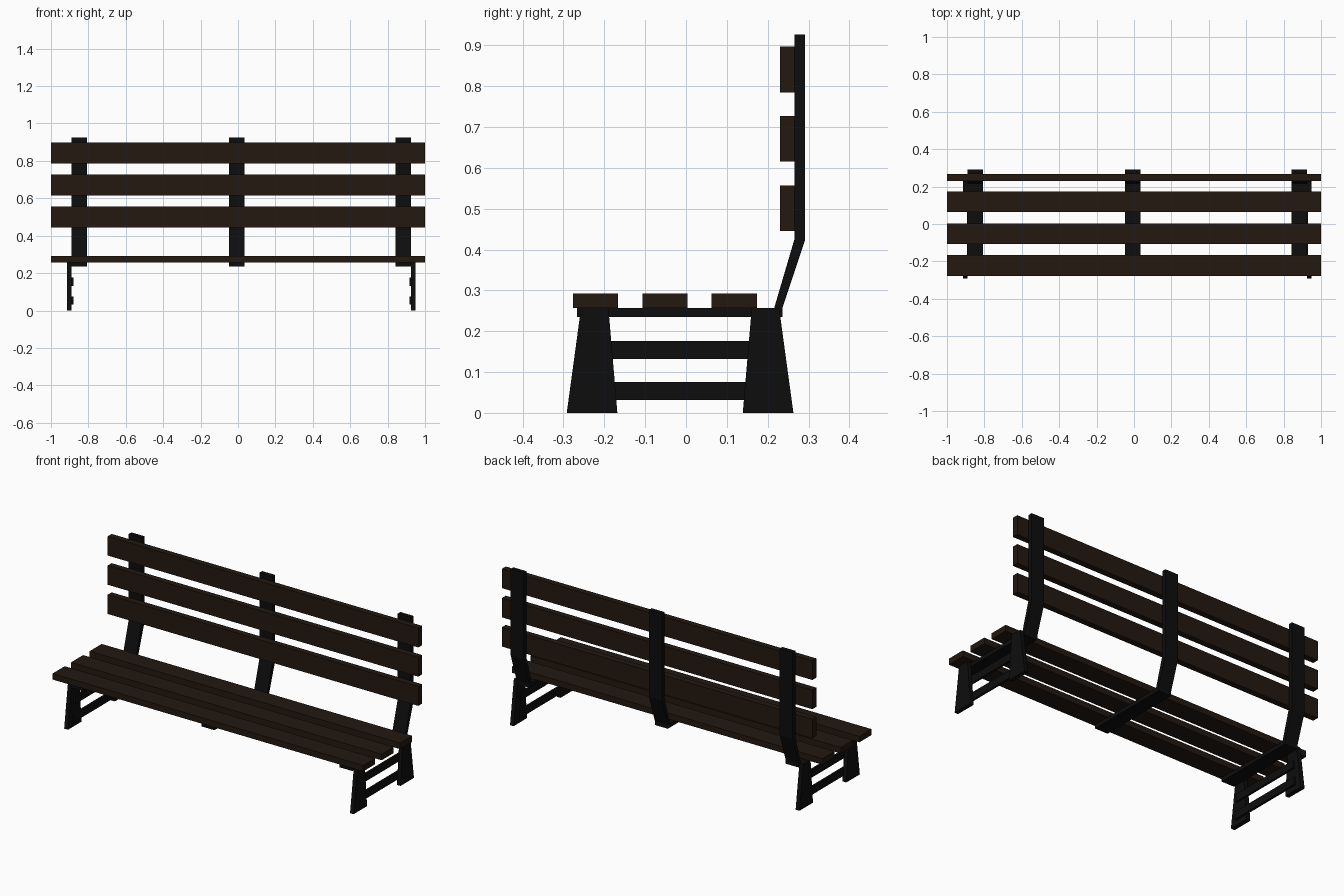
import bpy, bmesh

if "Cube" in bpy.data.objects:
    bpy.data.objects.remove(bpy.data.objects["Cube"])


def material(name, rgb):
    m = bpy.data.materials.new(name)
    m.diffuse_color = (*rgb, 1)
    m.use_nodes = True
    m.node_tree.nodes["Principled BSDF"].inputs["Base Color"].default_value = m.diffuse_color
    return m


WOOD = material("dark_wood", (0.016, 0.009, 0.005))
IRON = material("black_iron", (0.004, 0.004, 0.004))


def extrude_x(name, profile, x0, x1, mat):
    """Extrude a closed (y, z) profile from x0 to x1."""
    bm = bmesh.new()
    face = bm.faces.new([bm.verts.new((x0, y, z)) for y, z in profile])
    geom = bmesh.ops.extrude_face_region(bm, geom=[face])["geom"]
    verts = [g for g in geom if isinstance(g, bmesh.types.BMVert)]
    bmesh.ops.translate(bm, verts=verts, vec=(x1 - x0, 0, 0))
    bmesh.ops.recalc_face_normals(bm, faces=bm.faces)
    mesh = bpy.data.meshes.new(name)
    bm.to_mesh(mesh)
    bm.free()
    mesh.materials.append(mat)
    obj = bpy.data.objects.new(name, mesh)
    bpy.context.collection.objects.link(obj)
    return obj


def rect(y0, y1, z0, z1):
    return [(y0, z0), (y1, z0), (y1, z1), (y0, z1)]


# Seat and back slats
for i in range(3):
    y = -0.277 + 0.17 * i
    extrude_x(f"seat_slat_{i + 1}", rect(y, y + 0.111, 0.257, 0.292), -1, 1, WOOD)
    z = 0.445 + 0.17 * i
    extrude_x(f"back_slat_{i + 1}", rect(0.23, 0.266, z, z + 0.112), -1, 1, WOOD)

# Bent straps carrying the seat and the back
strap = [(-0.267, 0.235), (0.236, 0.235), (0.236, 0.257), (0.291, 0.422),
         (0.291, 0.926), (0.266, 0.926), (0.266, 0.427), (0.216, 0.257),
         (-0.267, 0.257)]
for side, x in (("left", -0.89), ("middle", -0.048), ("right", 0.842)):
    extrude_x(f"{side}_strap", strap, x, x + 0.083, IRON)

# Tapered legs outside the end straps, with crossbars on their inner faces
front = [(-0.292, 0), (-0.168, 0), (-0.19, 0.257), (-0.257, 0.257)]
rear = [(-0.029 - y, z) for y, z in front]
for side, x0, x1, b0, b1 in (("left", -0.915, -0.89, -0.893, -0.88),
                             ("right", 0.926, 0.949, 0.917, 0.929)):
    extrude_x(f"{side}_front_leg", front, x0, x1, IRON)
    extrude_x(f"{side}_rear_leg", rear, x0, x1, IRON)
    extrude_x(f"{side}_lower_crossbar", rect(-0.25, 0.221, 0.031, 0.076), b0, b1, IRON)
    extrude_x(f"{side}_upper_crossbar", rect(-0.24, 0.211, 0.132, 0.176), b0, b1, IRON)
